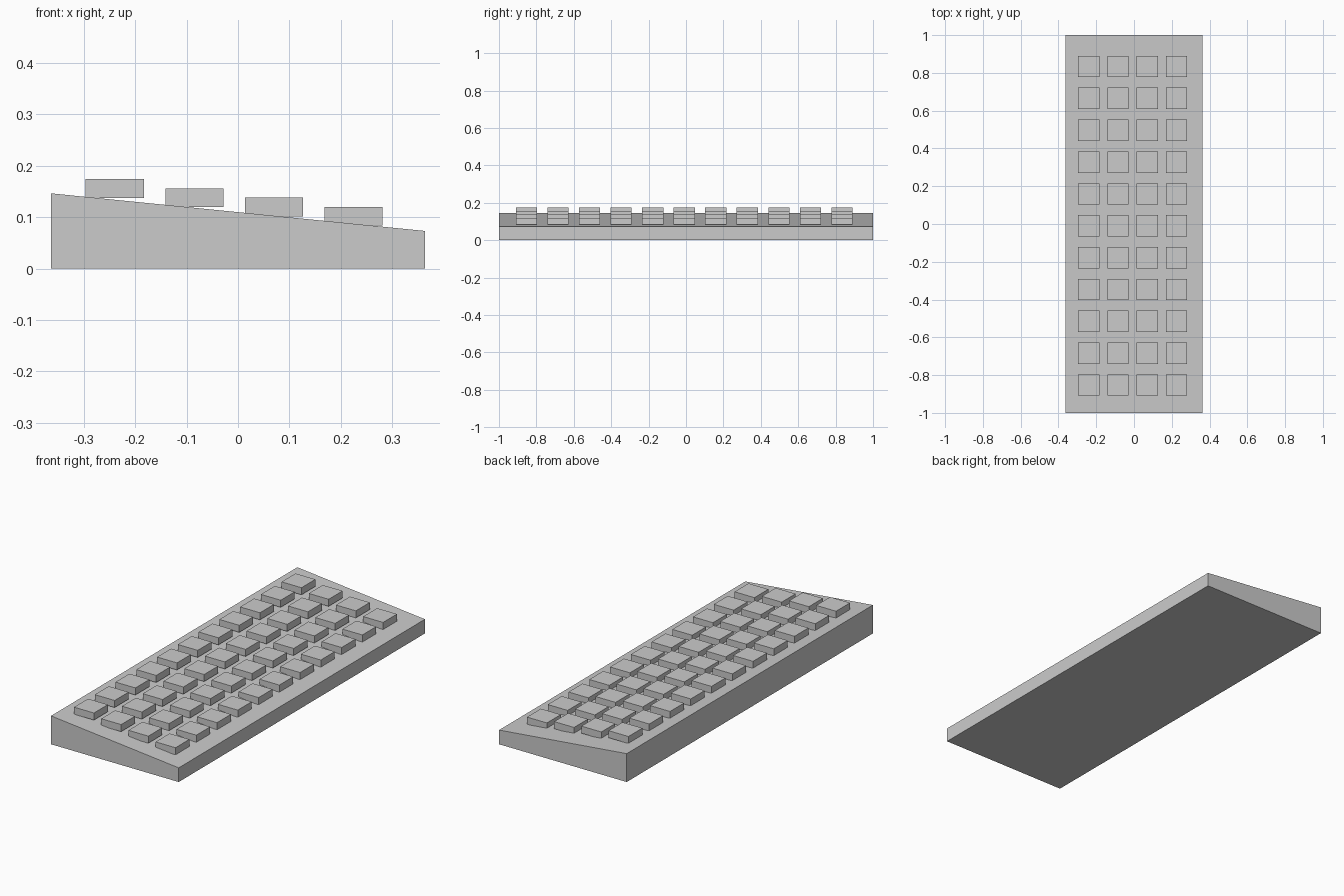
import bpy
import bmesh

cube = bpy.data.objects.get("Cube")
if cube:
    bpy.data.objects.remove(cube, do_unlink=True)

grey = bpy.data.materials.new("light_grey")
grey.use_nodes = True
colour = (0.6, 0.6, 0.6, 1)
grey.diffuse_color = colour
grey.node_tree.nodes["Principled BSDF"].inputs["Base Color"].default_value = colour


def prism(name, profile, y0, y1):
    """Extrude an (x, z) profile along y into a closed solid."""
    bm = bmesh.new()
    face = bm.faces.new([bm.verts.new((x, y0, z)) for x, z in profile])
    new = bmesh.ops.extrude_face_region(bm, geom=[face])["geom"]
    verts = [v for v in new if isinstance(v, bmesh.types.BMVert)]
    bmesh.ops.translate(bm, verts=verts, vec=(0, y1 - y0, 0))
    bmesh.ops.recalc_face_normals(bm, faces=bm.faces)
    mesh = bpy.data.meshes.new(name)
    bm.to_mesh(mesh)
    bm.free()
    mesh.materials.append(grey)
    obj = bpy.data.objects.new(name, mesh)
    bpy.context.collection.objects.link(obj)
    return obj


# Sloping wedge body
HALF = 0.363
prism("wedge_base", [(-HALF, 0), (HALF, 0), (HALF, 0.073), (-HALF, 0.146)], -1, 1)

# Level blocks stepping down the slope, one row per column position
SIZE, HEIGHT, ROWS = 0.113, 0.0365, 11
PITCH_X, PITCH_Y, DROP = 0.1547, 0.1686, 0.0181
for col in range(4):
    x = -0.296 + col * PITCH_X
    z = 0.1375 - col * DROP
    profile = [(x, z), (x + SIZE, z), (x + SIZE, z + HEIGHT), (x, z + HEIGHT)]
    block = prism(f"block_row_{col + 1}", profile, -0.909, -0.909 + SIZE)
    array = block.modifiers.new("repeat", "ARRAY")
    array.count = ROWS
    array.use_relative_offset = False
    array.use_constant_offset = True
    array.constant_offset_displace = (0, PITCH_Y, 0)
